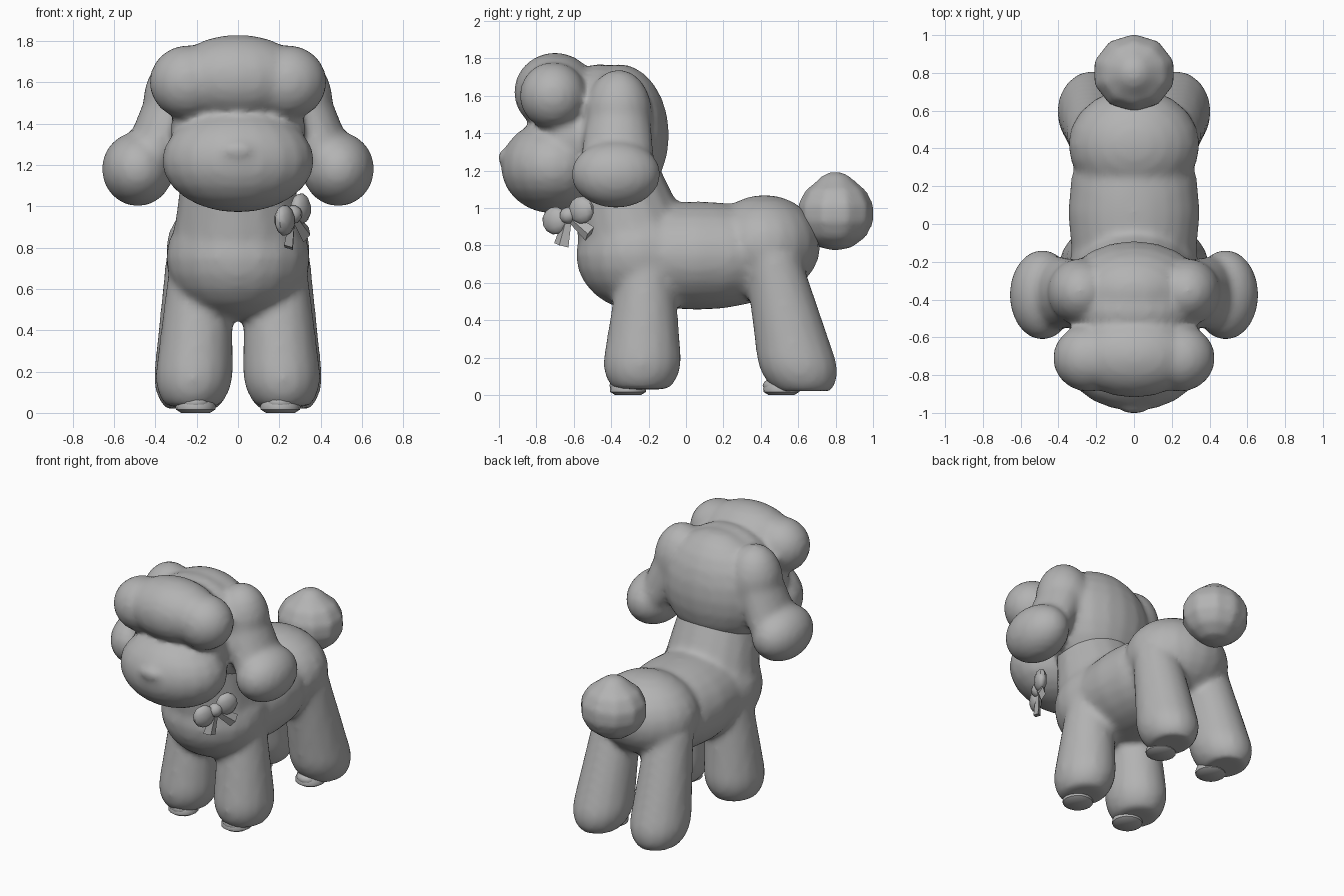
import bpy, bmesh, math
from mathutils import Matrix, Vector

cube = bpy.data.objects.get("Cube")
if cube:
    bpy.data.objects.remove(cube, do_unlink=True)

grey = bpy.data.materials.new("soft_grey")
grey.use_nodes = True
coat_colour = (0.45, 0.45, 0.45, 1)
grey.diffuse_color = coat_colour
grey.node_tree.nodes["Principled BSDF"].inputs["Base Color"].default_value = coat_colour


def ball(bm, centre, radii, segments=20, rings=12):
    """Ellipsoid."""
    matrix = Matrix.Translation(centre) @ Matrix.Diagonal((*radii, 1))
    bmesh.ops.create_uvsphere(bm, u_segments=segments, v_segments=rings, radius=1, matrix=matrix)


def limb(bm, bottom, top, bottom_radii, top_radii, steps=16, sides=16):
    """Tapered column of level oval rings, rounded off at its bottom end."""
    bottom, top = Vector(bottom), Vector(top)
    bottom_radii, top_radii = Vector(bottom_radii), Vector(top_radii)
    loops = []
    for step in range(steps + 1):
        t = step / steps
        tuck = max(0, 1 - 4 * t)
        radii = bottom_radii.lerp(top_radii, t) * math.sqrt(1 - 0.6 * tuck * tuck)
        centre = bottom.lerp(top, t)
        loop = []
        for side in range(sides):
            angle = math.tau * side / sides
            offset = Vector((radii.x * math.cos(angle), radii.y * math.sin(angle), 0))
            loop.append(bm.verts.new(centre + offset))
        loops.append(loop)
    for low, high in zip(loops, loops[1:]):
        for side in range(sides):
            following = (side + 1) % sides
            bm.faces.new((low[side], low[following], high[following], high[side]))
    bm.faces.new(loops[0][::-1])
    bm.faces.new(loops[-1])


def finish(bm, name):
    """Turn the bmesh into a smooth grey object."""
    bmesh.ops.recalc_face_normals(bm, faces=bm.faces)
    mesh = bpy.data.meshes.new(name)
    bm.to_mesh(mesh)
    bm.free()
    mesh.materials.append(grey)
    mesh.shade_smooth()
    mesh.set_sharp_from_angle(angle=math.radians(50))
    obj = bpy.data.objects.new(name, mesh)
    bpy.context.collection.objects.link(obj)
    return obj


def melt(obj, iterations):
    """Fuse overlapping volumes into one soft coat."""
    remesh = obj.modifiers.new("fuse", "REMESH")
    remesh.mode = "VOXEL"
    remesh.voxel_size = 0.022
    remesh.use_smooth_shade = True
    soften = obj.modifiers.new("soften", "SMOOTH")
    soften.factor = 0.5
    soften.iterations = iterations


# Body: chest, waist, rump, neck and four fluffy legs
bm = bmesh.new()
ball(bm, centre=(0, -0.25, 0.75), radii=(0.35, 0.34, 0.3))
ball(bm, centre=(0, 0.06, 0.745), radii=(0.35, 0.6, 0.29))
ball(bm, centre=(0, 0.42, 0.8), radii=(0.35, 0.3, 0.27))
limb(bm, bottom=(0, -0.23, 0.7), top=(0, -0.4, 1.3),
     bottom_radii=(0.34, 0.34), top_radii=(0.25, 0.22))
for side in (1, -1):
    limb(bm, bottom=(side * 0.22, -0.24, 0.03), top=(side * 0.18, -0.21, 0.75),
         bottom_radii=(0.2, 0.23), top_radii=(0.15, 0.14))
    limb(bm, bottom=(side * 0.225, 0.63, 0.02), top=(side * 0.2, 0.46, 0.75),
         bottom_radii=(0.2, 0.23), top_radii=(0.15, 0.15))
melt(finish(bm, "body"), iterations=8)

# Head: skull, brow, face, muzzle, nose, top pouf and hanging ears
bm = bmesh.new()
ball(bm, centre=(0, -0.36, 1.39), radii=(0.38, 0.27, 0.38))
ball(bm, centre=(0, -0.46, 1.5), radii=(0.34, 0.22, 0.27))
ball(bm, centre=(0, -0.62, 1.37), radii=(0.33, 0.22, 0.25))
ball(bm, centre=(0, -0.71, 1.22), radii=(0.37, 0.28, 0.25))
ball(bm, centre=(0, -0.9, 1.27), radii=(0.12, 0.11, 0.06))
ball(bm, centre=(0, -0.7, 1.62), radii=(0.33, 0.22, 0.21))
for side in (1, -1):
    ball(bm, centre=(side * 0.24, -0.71, 1.6), radii=(0.19, 0.18, 0.18))
    ball(bm, centre=(side * 0.28, -0.36, 1.5), radii=(0.18, 0.18, 0.24))
    ball(bm, centre=(side * 0.485, -0.375, 1.18), radii=(0.175, 0.24, 0.18))
    limb(bm, bottom=(side * 0.46, -0.37, 1.15), top=(side * 0.3, -0.36, 1.5),
         bottom_radii=(0.14, 0.21), top_radii=(0.16, 0.17))
melt(finish(bm, "head"), iterations=5)

# Tail pompom with a small tuft on top
bm = bmesh.new()
ball(bm, centre=(0, 0.8, 0.97), radii=(0.225, 0.21, 0.2), segments=10, rings=7)
ball(bm, centre=(0, 0.8, 1.09), radii=(0.12, 0.12, 0.105), segments=10, rings=7)
melt(finish(bm, "tail_pompom"), iterations=3)

# Paws with a toe bump
for row, depth in (("front", -0.31), ("hind", 0.51)):
    for hand, side in (("left", 1), ("right", -1)):
        across = side * 0.205
        bm = bmesh.new()
        limb(bm, bottom=(across, depth, 0), top=(across, depth, 0.13),
             bottom_radii=(0.11, 0.11), top_radii=(0.06, 0.06), steps=8)
        ball(bm, centre=(across, depth - 0.04, 0.05), radii=(0.07, 0.06, 0.04), segments=10, rings=6)
        finish(bm, f"{row}_{hand}_paw")

# Bow under the left cheek: knot, two loops and two flared ribbon ends
bm = bmesh.new()
ball(bm, centre=(0, 0, 0), radii=(0.05, 0.045, 0.045), segments=10, rings=6)
for side in (1, -1):
    ball(bm, centre=(side * 0.085, 0, 0), radii=(0.075, 0.04, 0.075), segments=10, rings=6)
    hang = (Matrix.Translation((side * 0.05, 0, -0.075))
            @ Matrix.Rotation(-side * 0.6, 4, "Y")
            @ Matrix.Diagonal((1, 0.5, 1, 1)))
    bmesh.ops.create_cone(bm, cap_ends=True, segments=4, radius1=0.045, radius2=0.025,
                          depth=0.15, matrix=hang)
turn = Vector((-0.14, -0.25, -0.1)).to_track_quat("X", "Z").to_matrix().to_4x4()
bmesh.ops.transform(bm, verts=bm.verts, matrix=Matrix.Translation((0.265, -0.63, 0.96)) @ turn)
finish(bm, "bow")
